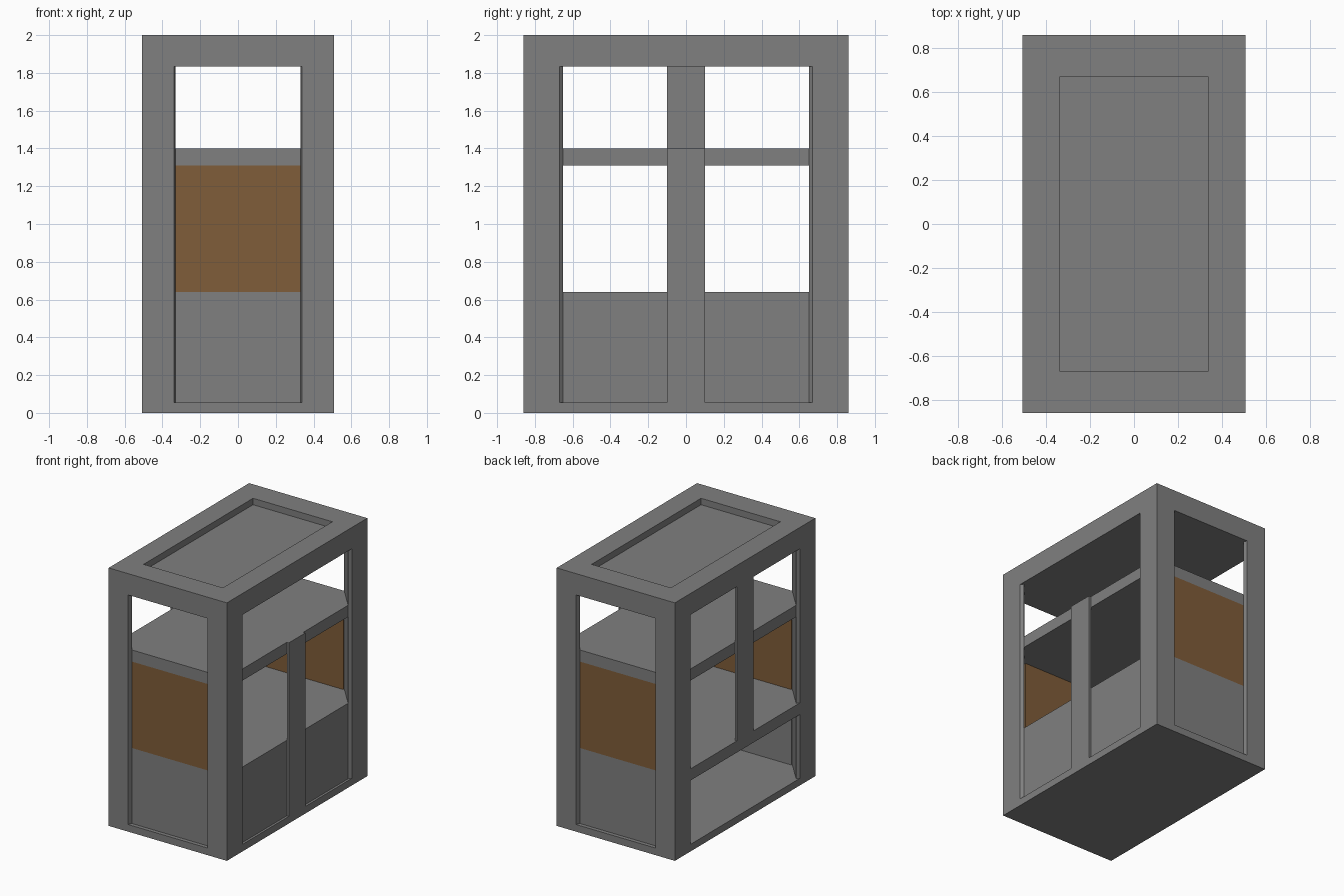
import bpy, bmesh
from math import copysign

if "Cube" in bpy.data.objects:
    bpy.data.objects.remove(bpy.data.objects["Cube"])

W, L, H = 0.507, 0.86, 2.0        # half width, half length, height
OX, OY = 0.34, 0.67               # half openings in the frame
IX, IY = W - 0.018, L - 0.03      # recessed side and end planes
SX, SY = 0.33, 0.65               # inner (tapered) half openings
FLOOR, LOW, MID, LINTEL = 0.055, 0.64, 1.40, 1.835
SLAB = 0.09


def colour(name, rgb):
    m = bpy.data.materials.new(name)
    m.diffuse_color = (*rgb, 1)
    m.use_nodes = True
    m.node_tree.nodes["Principled BSDF"].inputs["Base Color"].default_value = m.diffuse_color
    return m


brown = colour("brown_panel", (0.215, 0.11, 0.041))
grey = colour("dark_grey", (0.215, 0.215, 0.215))


def prism(name, pts, z0, z1, mat=grey):
    """Extrude a plan outline from z0 up to z1."""
    bm = bmesh.new()
    face = bm.faces.new([bm.verts.new((x, y, z0)) for x, y in pts])
    ext = bmesh.ops.extrude_face_region(bm, geom=[face], use_keep_orig=True)
    for v in ext["geom"]:
        if isinstance(v, bmesh.types.BMVert):
            v.co.z = z1
    bmesh.ops.recalc_face_normals(bm, faces=bm.faces)
    me = bpy.data.meshes.new(name)
    bm.to_mesh(me)
    bm.free()
    me.materials.append(mat)
    ob = bpy.data.objects.new(name, me)
    bpy.context.collection.objects.link(ob)
    return ob


def box(name, x0, x1, y0, y1, z0, z1, mat=grey):
    return prism(name, [(x0, y0), (x1, y0), (x1, y1), (x0, y1)], z0, z1, mat)


# Base slab
box("base", -W, W, -L, L, 0, FLOOR)

# Roof slab with a recessed rectangle in its top
roof = box("roof", -W, W, -L, L, LINTEL, H)
bm = bmesh.new()
bm.from_mesh(roof.data)
top = max(bm.faces, key=lambda f: f.calc_center_median().z)
bmesh.ops.inset_individual(bm, faces=[top], thickness=0.1)
for v in top.verts:
    v.co.x, v.co.y = copysign(OX, v.co.x), copysign(OY, v.co.y)
ext = bmesh.ops.extrude_face_region(bm, geom=[top])
for v in ext["geom"]:
    if isinstance(v, bmesh.types.BMVert):
        v.co.z -= 0.05
if top.is_valid:
    bmesh.ops.delete(bm, geom=[top], context="FACES_ONLY")
bmesh.ops.recalc_face_normals(bm, faces=bm.faces)
bm.to_mesh(roof.data)
bm.free()

# Corner posts with tapered jambs and a chamfered inner face
profile = [(W, L), (OX, L), (SX, IY), (IX, SY), (W, OY)]
for sx, nx in ((-1, "left"), (1, "right")):
    for sy, ny in ((-1, "front"), (1, "back")):
        prism(f"corner_post_{ny}_{nx}", [(x * sx, y * sy) for x, y in profile], FLOOR, LINTEL)

# Two shelves with corners cut to fit the posts
outline = [(IX, -SY), (IX, SY), (SX, IY), (-SX, IY),
           (-IX, SY), (-IX, -SY), (-SX, -IY), (SX, -IY)]
for name, z in (("lower_shelf", LOW), ("upper_shelf", MID)):
    prism(name, outline, z - SLAB, z)

# End panels, grey below and brown above
T = 0.012
for s, n in ((-1, "front"), (1, "back")):
    y0, y1 = sorted((s * IY, s * (IY - T)))
    box(f"{n}_lower_panel", -SX, SX, y0, y1, FLOOR, LOW - SLAB)
    box(f"{n}_brown_panel", -SX, SX, y0, y1, LOW, MID - SLAB, brown)

# Right side: closed lower panel and a post up to the upper shelf
box("right_lower_panel", IX - T, IX, -SY, SY, FLOOR, LOW - SLAB)
box("right_middle_post", IX, W, -0.1, 0.1, FLOOR, MID)

# Left side: open below a rail, with a post up to the roof
box("left_rail", -W, -IX, -OY, OY, LOW - SLAB, LOW)
box("left_middle_post", -W, -IX, -0.1, 0.1, LOW, LINTEL)
